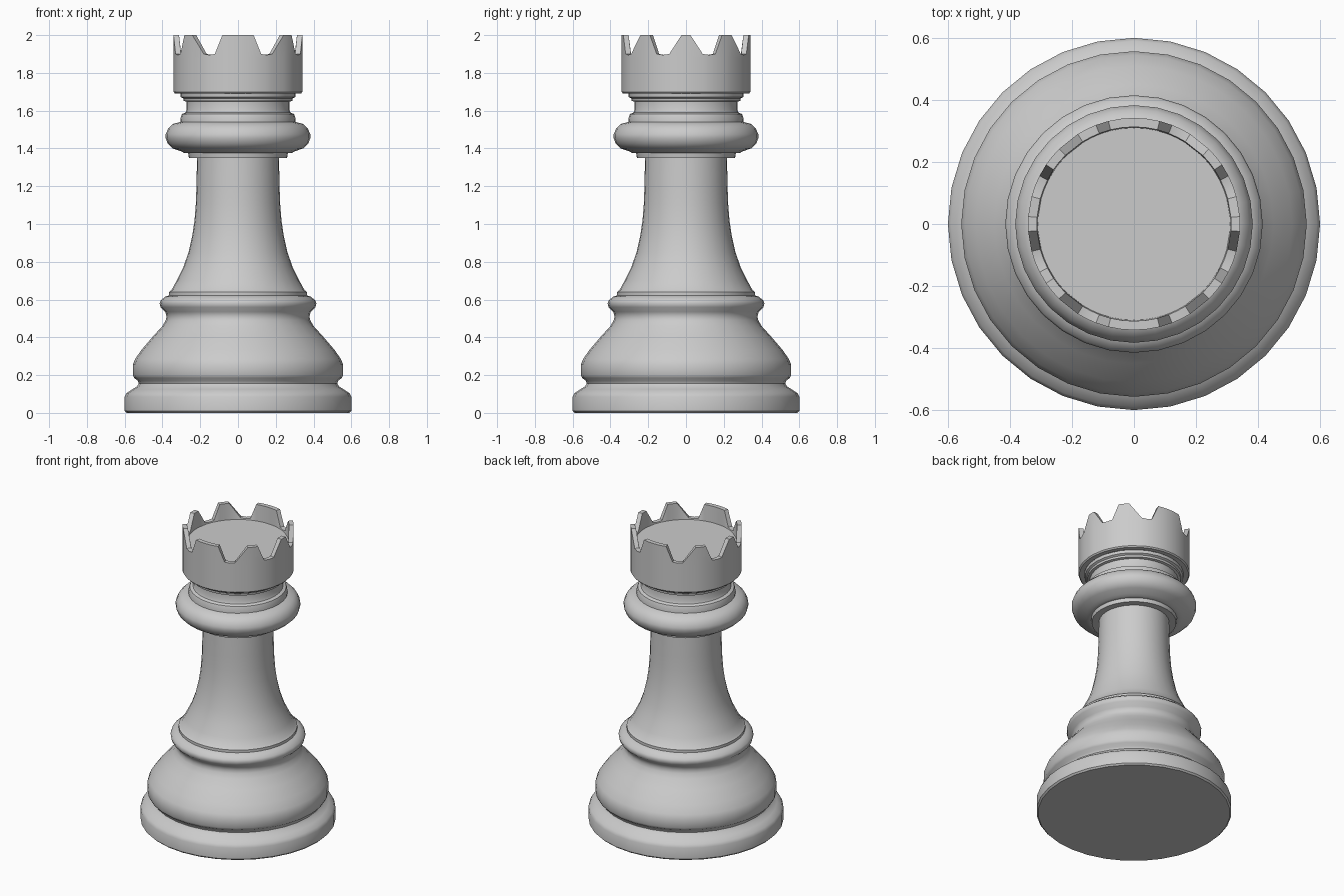
import bpy, bmesh, math

if "Cube" in bpy.data.objects:
    bpy.data.objects.remove(bpy.data.objects["Cube"])

SEG = 32
EVEN = [360 * i / SEG for i in range(SEG)]


def lathe(name, profile, angles=EVEN, tops=None, smooth=40):
    """Spin (radius, z) points; z of None takes its height from tops."""
    bm = bmesh.new()
    rings = []
    for r, z in profile:
        if r == 0:
            rings.append([bm.verts.new((0, 0, z))])
            continue
        ring = []
        for i, a in enumerate(angles):
            t = math.radians(a)
            h = tops[i] if z is None else z
            ring.append(bm.verts.new((r * math.sin(t), -r * math.cos(t), h)))
        rings.append(ring)
    n = len(angles)
    for lo, hi in zip(rings, rings[1:]):
        for i in range(n):
            j = (i + 1) % n
            if len(lo) == 1:
                bm.faces.new((lo[0], hi[j], hi[i]))
            elif len(hi) == 1:
                bm.faces.new((lo[i], lo[j], hi[0]))
            else:
                bm.faces.new((lo[i], lo[j], hi[j], hi[i]))
    mesh = bpy.data.meshes.new(name)
    bm.to_mesh(mesh)
    bm.free()
    obj = bpy.data.objects.new(name, mesh)
    bpy.context.collection.objects.link(obj)
    bpy.ops.object.select_all(action='DESELECT')
    obj.select_set(True)
    bpy.context.view_layer.objects.active = obj
    bpy.ops.object.shade_smooth_by_angle(angle=math.radians(smooth))
    return obj


# Foot disc and rounded groove above it
lathe("foot", [(0, 0), (.59, 0), (.60, .01), (.60, .085), (.59, .105),
               (.56, .125), (.535, .14), (.525, .155)])

# Bell-shaped base with the ring on top
lathe("base_bell", [(.525, .155), (.53, .17), (.55, .185), (.557, .20), (.557, .255),
                    (.545, .285), (.51, .335), (.45, .405), (.40, .46), (.383, .49),
                    (.378, .51), (.385, .535), (.41, .56), (.415, .58), (.41, .595),
                    (.385, .615), (.365, .622)])

# Concave tapering stem
lathe("stem", [(.365, .622), (.365, .64), (.352, .65), (.325, .70), (.29, .77),
               (.262, .85), (.242, .94), (.23, 1.02), (.223, 1.11), (.22, 1.2),
               (.217, 1.35)])

# Collar: lower step, wide torus, upper steps and neck
lathe("collar", [(.217, 1.35), (.26, 1.35), (.264, 1.375), (.285, 1.375), (.30, 1.385),
                 (.345, 1.40), (.372, 1.425), (.383, 1.455), (.383, 1.475),
                 (.37, 1.505), (.345, 1.53), (.305, 1.54), (.303, 1.565),
                 (.297, 1.582), (.278, 1.59), (.272, 1.605), (.272, 1.648),
                 (.288, 1.652), (.29, 1.665), (.303, 1.672), (.305, 1.692)])

# Crown: cup whose rim height steps around each quadrant to form eight merlons
quad = [(0, 2), (7, 2), (14, 2), (21, 1.9), (26.5, 1.895), (32, 1.9), (45, 2), (51, 2),
        (56, 2), (63, 1.9), (69, 1.895), (75, 1.9), (86, 2), (90, 2)]
half = quad + [(180 - a, h) for a, h in quad[-2:0:-1]]
rim = half + [(180 + a, h) for a, h in half]
lathe("crown", [(.305, 1.692), (.335, 1.692), (.342, 1.70), (.342, 1.88), (.342, None),
                (.313, None), (.31, 1.89), (0, 1.89)],
      [a for a, _ in rim], [h for _, h in rim])
